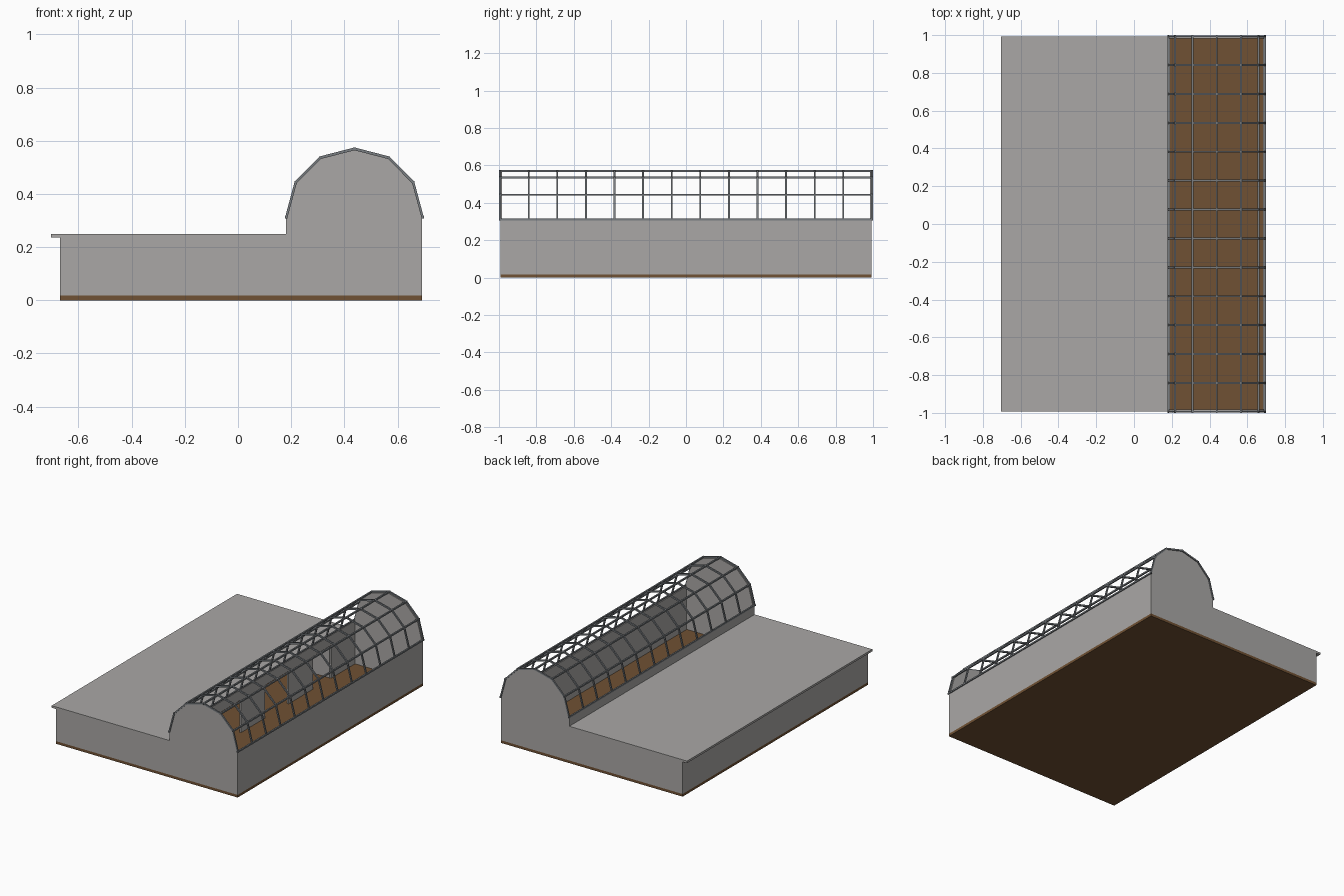
import bpy, bmesh
from mathutils import Vector

if "Cube" in bpy.data.objects:
    bpy.data.objects.remove(bpy.data.objects["Cube"])


def material(name, rgb):
    m = bpy.data.materials.new(name)
    m.diffuse_color = (*rgb, 1)
    m.use_nodes = True
    m.node_tree.nodes["Principled BSDF"].inputs["Base Color"].default_value = m.diffuse_color
    return m


GREY = material("concrete grey", (0.40, 0.39, 0.38))
BROWN = material("floor brown", (0.16, 0.082, 0.033))
STEEL = material("steel grey", (0.19, 0.205, 0.22))


def finish(bm, name, mat):
    bmesh.ops.recalc_face_normals(bm, faces=bm.faces)
    me = bpy.data.meshes.new(name)
    bm.to_mesh(me)
    bm.free()
    me.materials.append(mat)
    ob = bpy.data.objects.new(name, me)
    bpy.context.collection.objects.link(ob)
    return ob


def add_box(bm, x0, x1, y0, y1, z0, z1):
    vs = bmesh.ops.create_cube(bm, size=1)["verts"]
    for v in vs:
        v.co = Vector((x0 + (v.co.x + .5) * (x1 - x0),
                       y0 + (v.co.y + .5) * (y1 - y0),
                       z0 + (v.co.z + .5) * (z1 - z0)))


def box(name, mat, *dims):
    bm = bmesh.new()
    add_box(bm, *dims)
    return finish(bm, name, mat)


def add_prism(bm, pts, y0, y1):
    # extrude an xz profile along y
    f = bm.faces.new([bm.verts.new((x, y0, z)) for x, z in pts])
    new = bmesh.ops.extrude_face_region(bm, geom=[f])["geom"]
    bmesh.ops.translate(bm, vec=(0, y1 - y0, 0),
                        verts=[v for v in new if isinstance(v, bmesh.types.BMVert)])


# Arch profile, left half mirrored to the right
CX = 0.438
half = [(0.177, 0.312), (0.213, 0.446), (0.307, 0.541), (CX, 0.575)]
outer = half + [(2 * CX - x, z) for x, z in half[-2::-1]]
inner = [(CX + (x - CX) * 0.965, 0.305 + (z - 0.305) * 0.96) for x, z in outer]
YW, T, FL = 0.993, 0.01, 0.018

# Floor slab
box("floor", BROWN, -0.67, 0.693, -YW, YW, 0, FL)

# Front and back gable walls
gable = [(-0.67, FL), (0.693, FL), (0.693, 0.31)] + inner[::-1] + \
        [(0.18, 0.31), (0.18, 0.236), (-0.67, 0.236)]
for name, y in (("front_wall", -YW), ("back_wall", YW - T)):
    bm = bmesh.new()
    add_prism(bm, gable, y, y + T)
    finish(bm, name, GREY)

# Long side walls
box("left_wall", GREY, -0.67, -0.66, -YW + T, YW - T, FL, 0.236)
box("right_wall", GREY, 0.683, 0.693, -YW + T, YW - T, FL, 0.31)

# Flat roof with an overhang on the left
box("flat_roof", GREY, -0.703, 0.18, -YW, YW, 0.236, 0.25)

# Hall dividing wall: piers with open doorways and a beam above
bm = bmesh.new()
for c in (-0.62, -0.11, 0.40, 0.86):
    add_box(bm, 0.18, 0.19, c - 0.13, min(c + 0.13, YW - T), FL, 0.24)
add_box(bm, 0.18, 0.19, -YW + T, YW - T, 0.24, 0.31)
finish(bm, "dividing_wall", GREY)

# Room partitions under the flat roof
for i, y in enumerate((-0.77, 0.73)):
    box(f"partition_{i + 1}", GREY, -0.66, 0.18, y - 0.005, y + 0.005, FL, 0.236)

# Steel arch ribs
bm = bmesh.new()
for i in range(14):
    y = -0.994 + 1.988 * i / 13
    add_prism(bm, outer + inner[::-1], y - 0.005, y + 0.005)
finish(bm, "roof_ribs", STEEL)

# Steel bars running along the hall
bm = bmesh.new()
for (xo, zo), (xi, zi) in zip(outer, inner):
    x, z = (xo + xi) / 2, (zo + zi) / 2
    add_box(bm, x - 0.005, x + 0.005, -1, 1, z - 0.005, z + 0.005)
finish(bm, "roof_bars", STEEL)
